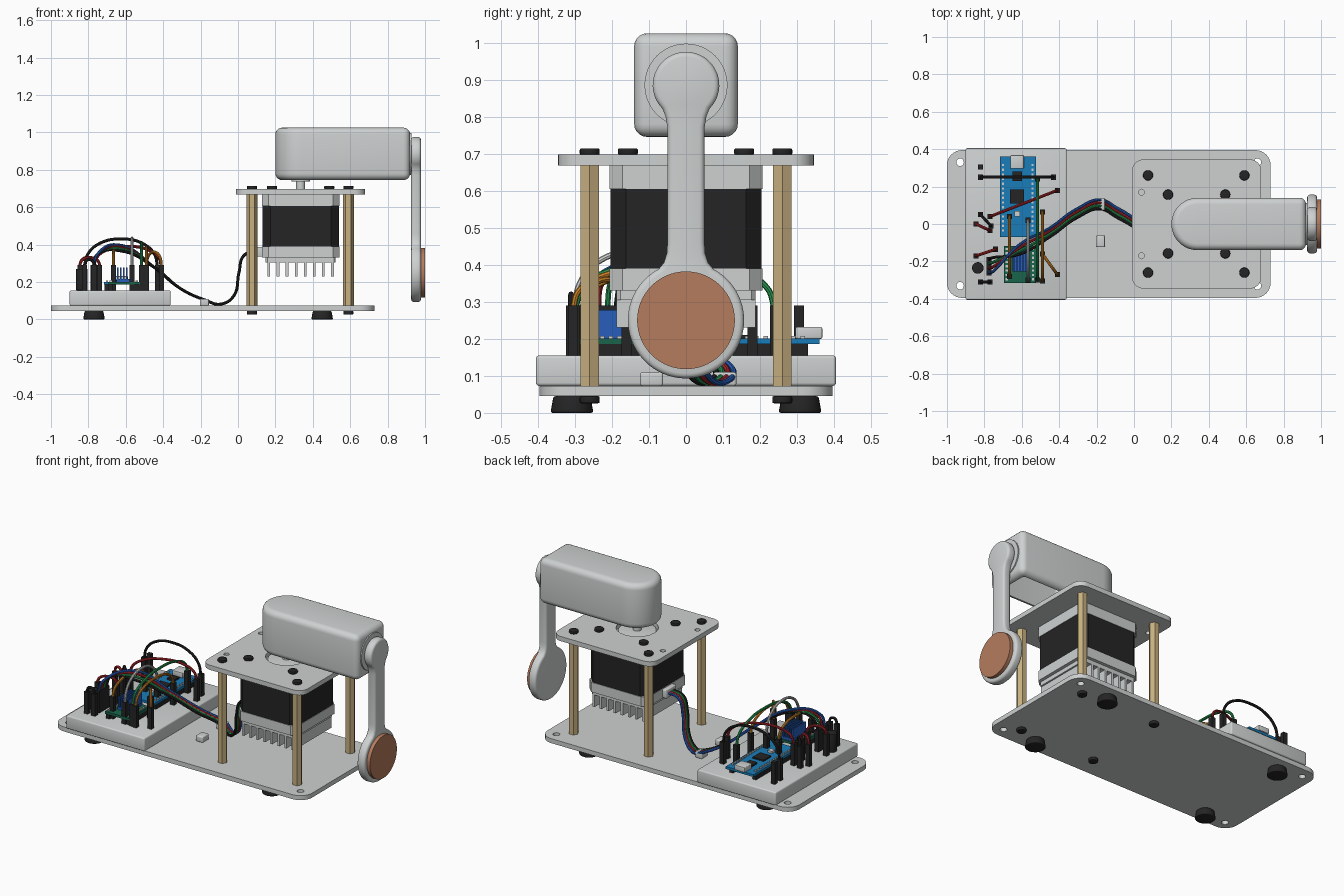
import bpy, bmesh, math
from math import cos, sin, pi, radians

if "Cube" in bpy.data.objects:
    bpy.data.objects.remove(bpy.data.objects["Cube"])


def material(name, r, g, b):
    m = bpy.data.materials.new(name)
    m.use_nodes = True
    m.diffuse_color = (r, g, b, 1)
    m.node_tree.nodes["Principled BSDF"].inputs["Base Color"].default_value = (r, g, b, 1)
    return m


GREY = material("light grey", .62, .64, .64)
BLACK = material("black", .018, .018, .018)
BRASS = material("pale brass", .58, .44, .22)
COPPER = material("copper", .46, .2, .11)
BOARD = material("board blue", .01, .2, .48)
BLUE = material("bright blue", .02, .11, .5)
PINE = material("board green", .01, .13, .07)
GREEN = material("wire green", .02, .3, .08)
RED = material("wire red", .42, .02, .025)
ORANGE = material("wire orange", .62, .23, .02)


def finish(ob, mat, cutters=()):
    """Bake modifiers, drop cutters, colour and shade."""
    for c in cutters:
        c.hide_render = True
        mod = ob.modifiers.new("cut", 'BOOLEAN')
        mod.operation, mod.object, mod.solver = 'DIFFERENCE', c, 'EXACT'
    dg = bpy.context.evaluated_depsgraph_get()
    dg.update()
    me = bpy.data.meshes.new_from_object(ob.evaluated_get(dg))
    name = ob.name
    bpy.data.objects.remove(ob)
    for c in cutters:
        bpy.data.objects.remove(c)
    me.materials.clear()
    me.materials.append(mat)
    for p in me.polygons:
        p.material_index = 0
        p.use_smooth = True
    me.set_sharp_from_angle(angle=radians(35))
    new = bpy.data.objects.new(name, me)
    bpy.context.collection.objects.link(new)
    return new


def prism(name, pts, lo, hi, mat=None, axis='z', bevel=0, segs=3, cutters=(), top=1):
    """Extrude an outline along z or x; top scales the far end."""
    bm = bmesh.new()
    cx = sum(p[0] for p in pts) / len(pts)
    cy = sum(p[1] for p in pts) / len(pts)
    rings = []
    for h, s in ((lo, 1), (hi, top)):
        ring = [(cx + (u - cx) * s, cy + (v - cy) * s) for u, v in pts]
        rings.append([bm.verts.new((u, v, h) if axis == 'z' else (h, u, v)) for u, v in ring])
    for r in rings:
        bm.faces.new(r)
    for i in range(len(pts)):
        j = (i + 1) % len(pts)
        bm.faces.new((rings[0][i], rings[0][j], rings[1][j], rings[1][i]))
    bmesh.ops.recalc_face_normals(bm, faces=bm.faces)
    me = bpy.data.meshes.new(name)
    bm.to_mesh(me)
    bm.free()
    ob = bpy.data.objects.new(name, me)
    bpy.context.collection.objects.link(ob)
    if bevel:
        b = ob.modifiers.new("bevel", 'BEVEL')
        b.width, b.segments, b.limit_method, b.angle_limit = bevel, segs, 'ANGLE', radians(40)
    return finish(ob, mat, cutters) if mat else ob


def arc(cx, cy, r, a0, a1, n):
    return [(cx + r * cos(radians(a0 + (a1 - a0) * i / n)),
             cy + r * sin(radians(a0 + (a1 - a0) * i / n))) for i in range(n + 1)]


def circle(cx, cy, r, n=32):
    return arc(cx, cy, r, 0, 360, n)[:-1]


def rect(x0, x1, y0, y1, r=0, n=8):
    if not r:
        return [(x0, y0), (x1, y0), (x1, y1), (x0, y1)]
    return (arc(x1 - r, y1 - r, r, 0, 90, n) + arc(x0 + r, y1 - r, r, 90, 180, n)
            + arc(x0 + r, y0 + r, r, 180, 270, n) + arc(x1 - r, y0 + r, r, 270, 360, n))


def box(name, x, y, z, sx, sy, h, mat, bevel=0):
    """Box centred on x, y and standing on z."""
    return prism(name, rect(x - sx / 2, x + sx / 2, y - sy / 2, y + sy / 2), z, z + h, mat, bevel=bevel)


def wire(name, pts, mat, r=.008):
    """Round cable passing through the points."""
    cu = bpy.data.curves.new(name, 'CURVE')
    cu.dimensions, cu.bevel_depth, cu.bevel_resolution, cu.resolution_u = '3D', r, 2, 10
    cu.use_fill_caps = True
    sp = cu.splines.new('BEZIER')
    sp.bezier_points.add(len(pts) - 1)
    for bp, p in zip(sp.bezier_points, pts):
        bp.co = p
        bp.handle_left_type = bp.handle_right_type = 'AUTO'
    ob = bpy.data.objects.new(name, cu)
    bpy.context.collection.objects.link(ob)
    return finish(ob, mat)


def holes(spots, r, lo, hi):
    return [prism("hole_cutter", circle(x, y, r, 20), lo, hi) for x, y in spots]


MX = .335                                    # motor axis
SIDES = (-1, 1)
posts = [(x, s * .26) for x in (.075, .59) for s in SIDES]
clips = [(-.18, .105), (-.18, -.093)]

# Base plate, feet and cable clips
prism("base_plate", rect(-1, .73, -.395, .395, .08), .045, .073, GREY,
      cutters=holes([(x, s * .33) for x in (-.93, .66) for s in SIDES], .02, 0, .2))
for x in (-.77, .45):
    for s in SIDES:
        prism("foot", circle(x, s * .308, .058), 0, .045, BLACK, bevel=.006, top=.86)
for x, y in clips:
    box("cable_clip", x, y, .073, .048, .062, .037, GREY, .006)

# Top plate on hexagonal standoffs
prism("top_plate", rect(-.01, .68, -.345, .345, .06), .668, .697, GREY,
      cutters=holes([(.04, s * .17) for s in SIDES], .016, .6, .8) + holes([(MX, 0)], .12, .6, .8))
for x, y in posts:
    prism("standoff", circle(x, y, .029, 6), .073, .668, BRASS)
    prism("lower_screw", circle(x, y, .027, 24), .026, .045, BLACK, bevel=.004)
for x, y in posts + [(MX + a * .153, b * .157) for a in SIDES for b in SIDES]:
    prism("upper_screw", circle(x, y, .027, 24), .697, .714, BLACK, bevel=.004)

# Motor with chamfered caps, driver slab and cooling fins
def motor_slice(name, half, cut, lo, hi, mat, bevel=0):
    prism(name, rect(MX - half, MX + half, -half, half, cut, 1), lo, hi, mat, bevel=bevel, segs=2)

motor_slice("motor_upper_cap", .207, .035, .605, .668, GREY)
motor_slice("motor_body", .204, .042, .39, .605, BLACK)
motor_slice("motor_lower_cap", .207, .035, .33, .39, GREY)
motor_slice("fin_base", .187, .01, .305, .33, GREY)
for i in range(8):
    box("cooling_fin", MX - .17 + i * .34 / 7, 0, .23, .014, .374, .08, GREY)
prism("motor_pilot", circle(MX, 0, .108, 48), .66, .685, GREY, bevel=.005)
prism("motor_shaft", circle(MX, 0, .024), .68, .8, GREY)
box("motor_socket", .12, 0, .335, .04, .1, .052, GREY, .005)

# Rotating arm housing, hollow from below
outline = arc(MX + .005, 0, .14, 90, 270, 32) + [(.92, -.14), (.92, .14)]
prism("arm_housing", outline, .745, 1.025, GREY, bevel=.035, segs=5,
      cutters=[prism("housing_cutter", rect(.46, .88, -.105, .105, .02), .7, .985)])
prism("housing_hub", circle(MX, 0, .05), .738, .76, GREY)
prism("bearing_ring", circle(0, .885, .112, 48), .915, .927, GREY, 'x')

# Pendulum: knob, flared stem and weight disc in one outline
half = (arc(0, .25, .157, -90, 62, 26) + [(.06, .405), (.052, .43), (.05, .46), (.05, .77), (.055, .8)]
        + arc(0, .885, .09, -45, 90, 16))
pendulum = half + [(-y, z) for y, z in reversed(half[1:-1])]
prism("pendulum", pendulum, .926, .978, GREY, 'x', bevel=.014)
prism("copper_weight", circle(0, .25, .132, 56), .97, 1, COPPER, 'x')

# Breadboard
prism("breadboard", rect(-.9, -.36, -.405, .405), .073, .155, GREY, bevel=.008)

# Controller board with headers, chips and port
TOP = .155
for x in (-.7, -.542):
    box("controller_header", x, .14, TOP, .025, .38, .031, BLACK)
    for i in range(15):
        box("controller_pin", x, -.035 + i * .025, .2, .012, .012, .008, GREY)
box("controller_board", -.621, .145, .186, .192, .43, .015, BOARD)
box("usb_port", -.625, .332, .2, .072, .072, .032, GREY, .004)
box("power_chip", -.625, .255, .2, .05, .05, .012, BLACK)
box("main_chip", -.625, .147, .2, .075, .075, .01, BLACK)
box("reset_button", -.625, .055, .2, .03, .03, .014, GREY)

# Driver board with finned cooler
for x in (-.68, -.54):
    box("driver_header", x, -.217, TOP, .025, .18, .031, BLACK)
    for i in range(8):
        box("driver_pin", x, -.295 + i * .023, .2, .012, .012, .007, GREY)
box("driver_board", -.61, -.217, .186, .17, .197, .015, PINE)
box("cooler_base", -.61, -.19, .2, .08, .13, .016, BLUE)
for i in range(5):
    box("cooler_fin", -.643 + i * .0165, -.19, .21, .008, .13, .068, BLUE)
prism("capacitor", circle(-.835, -.235, .031), TOP, .27, BLACK, bevel=.004)

# Jumper wires, each ending in two plugs: start, end, peak height, colour
TIP = .29
def plug(x, y):
    box("jumper_plug", x, y, TOP, .027, .027, TIP - TOP, BLACK)

jumpers = [
    ("black", (-.82, .25), (-.43, .25), .43, BLACK), ("red", (-.77, .04), (-.41, .18), .39, RED),
    ("orange", (-.665, .04), (-.665, -.28), .37, ORANGE), ("orange", (-.49, .065), (-.49, -.305), .385, ORANGE),
    ("orange", (-.49, -.16), (-.41, -.27), .36, ORANGE), ("green", (-.515, .24), (-.515, -.3), .41, GREEN),
    ("grey", (-.567, .02), (-.567, -.3), .435, GREY), ("red", (-.845, 0), (-.77, -.035), .33, RED),
    ("red", (-.845, -.17), (-.74, -.135), .33, RED), ("black", (-.82, .05), (-.765, -.01), .32, BLACK),
    ("black", (-.82, -.31), (-.77, -.31), .32, BLACK)]
for name, a, b, peak, mat in jumpers:
    plug(*a)
    plug(*b)
    path = [(a[0] + (b[0] - a[0]) * t, a[1] + (b[1] - a[1]) * t, TIP + (peak - TIP) * h)
            for t, h in ((0, -.1), (.04, .4), (.2, .82), (.5, 1), (.8, .82), (.96, .4), (1, -.1))]
    wire(name + "_jumper", path, mat)
plug(-.82, .305)

# Four-strand motor cable from the breadboard through the clip to the motor
for i, mat in enumerate((BLUE, RED, GREEN, BLACK)):
    k = i - 1.5
    y0 = -.225 - k * -.024
    plug(-.775, y0)
    d = -k * .016
    wire("motor_cable", [(-.775, y0, .28), (-.75, y0 + .01, .35), (-.62, -.14 + d, .395 - .01 * i),
                         (-.45, -.045 + d, .28), (-.3, .06 + d, .16), (-.18, .105 + d, .105),
                         (-.09, .06 + d, .082), (-.02, .02 + d, .13), (.005, d, .25),
                         (.035, d, .345), (.11, d, .362)], mat)
